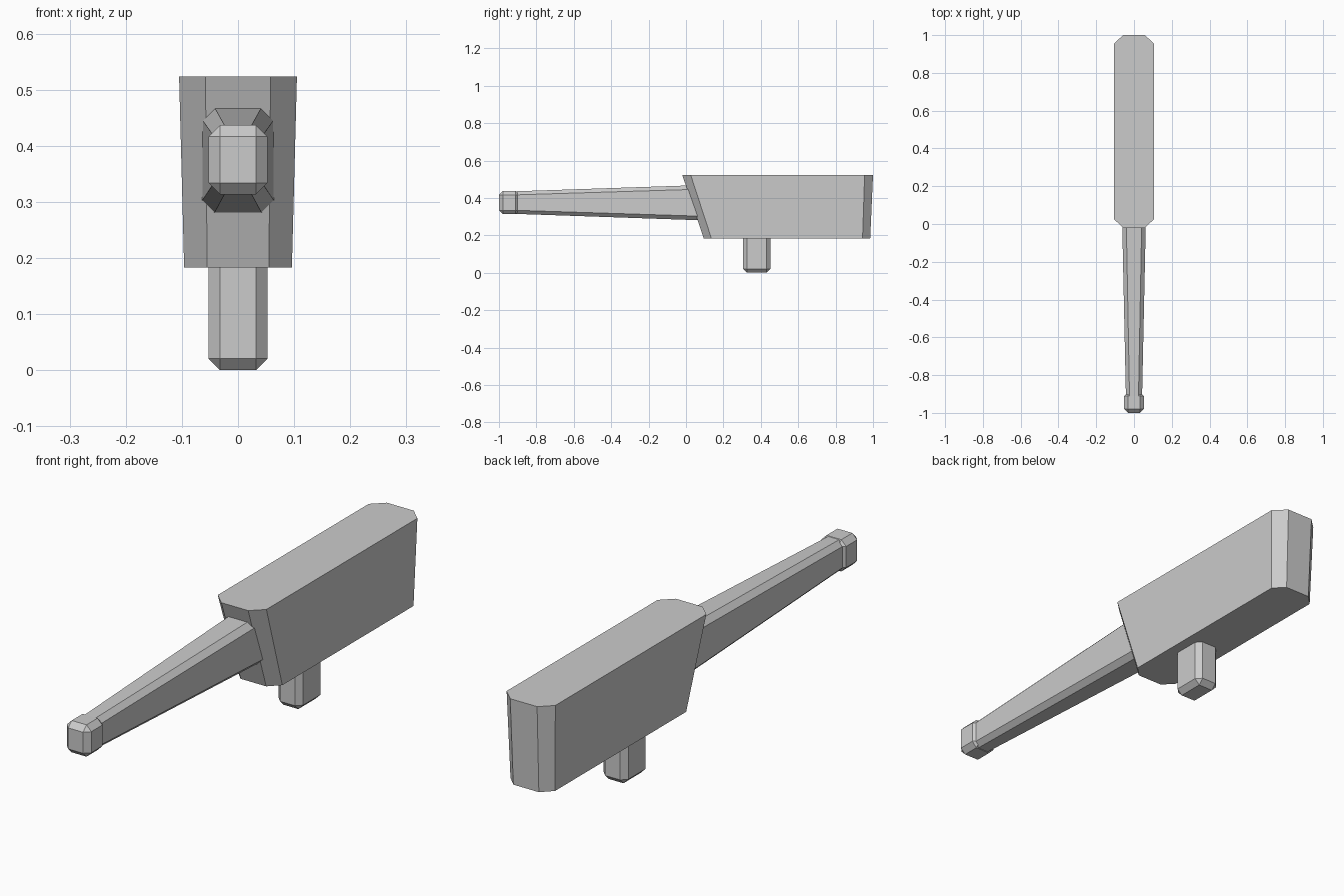
import bpy, bmesh

if "Cube" in bpy.data.objects:
    bpy.data.objects.remove(bpy.data.objects["Cube"])


def octagon(u0, u1, v0, v1, cu, cv):
    """Rectangle with four cut corners, as 2D points."""
    return [(u0 + cu, v0), (u1 - cu, v0), (u1, v0 + cv), (u1, v1 - cv),
            (u1 - cu, v1), (u0 + cu, v1), (u0, v1 - cv), (u0, v0 + cv)]


def finish(name, bm):
    bmesh.ops.recalc_face_normals(bm, faces=bm.faces[:])
    mesh = bpy.data.meshes.new(name)
    bm.to_mesh(mesh)
    bm.free()
    obj = bpy.data.objects.new(name, mesh)
    bpy.context.collection.objects.link(obj)
    return obj


def loft(name, ring_a, ring_b):
    """Closed solid between two rings of 3D points."""
    bm = bmesh.new()
    a = [bm.verts.new(p) for p in ring_a]
    b = [bm.verts.new(p) for p in ring_b]
    n = len(a)
    for i in range(n):
        j = (i + 1) % n
        bm.faces.new((a[i], a[j], b[j], b[i]))
    bm.faces.new(a[::-1])
    bm.faces.new(b)
    return finish(name, bm)


def bevelled_box(name, lo, hi, width):
    """Box with every edge chamfered."""
    bm = bmesh.new()
    bmesh.ops.create_cube(bm, size=1)
    for v in bm.verts:
        v.co = [lo[k] if v.co[k] < 0 else hi[k] for k in range(3)]
    bmesh.ops.bevel(bm, geom=bm.edges[:], offset=width, offset_type='OFFSET',
                    segments=1, profile=0.5, affect='EDGES')
    return finish(name, bm)


# Main body: tapered block with a raked front
loft("body",
     [(x, y, 0.183) for x, y in octagon(-0.096, 0.096, 0.095, 0.985, 0.041, 0.041)],
     [(x, y, 0.523) for x, y in octagon(-0.105, 0.105, -0.02, 1.0, 0.047, 0.045)])

# Tapered barrel, running back into the body
loft("barrel",
     [(x, -0.95, z) for x, z in octagon(-0.042, 0.042, 0.316, 0.434, 0.019, 0.019)],
     [(x, 0.12, z) for x, z in octagon(-0.065, 0.065, 0.279, 0.470, 0.022, 0.022)])

# Barrel tip
bevelled_box("muzzle", (-0.053, -1.0, 0.313), (0.053, -0.89, 0.437), 0.021)

# Mounting peg under the body
bevelled_box("peg", (-0.053, 0.305, 0.0), (0.053, 0.452, 0.25), 0.021)
